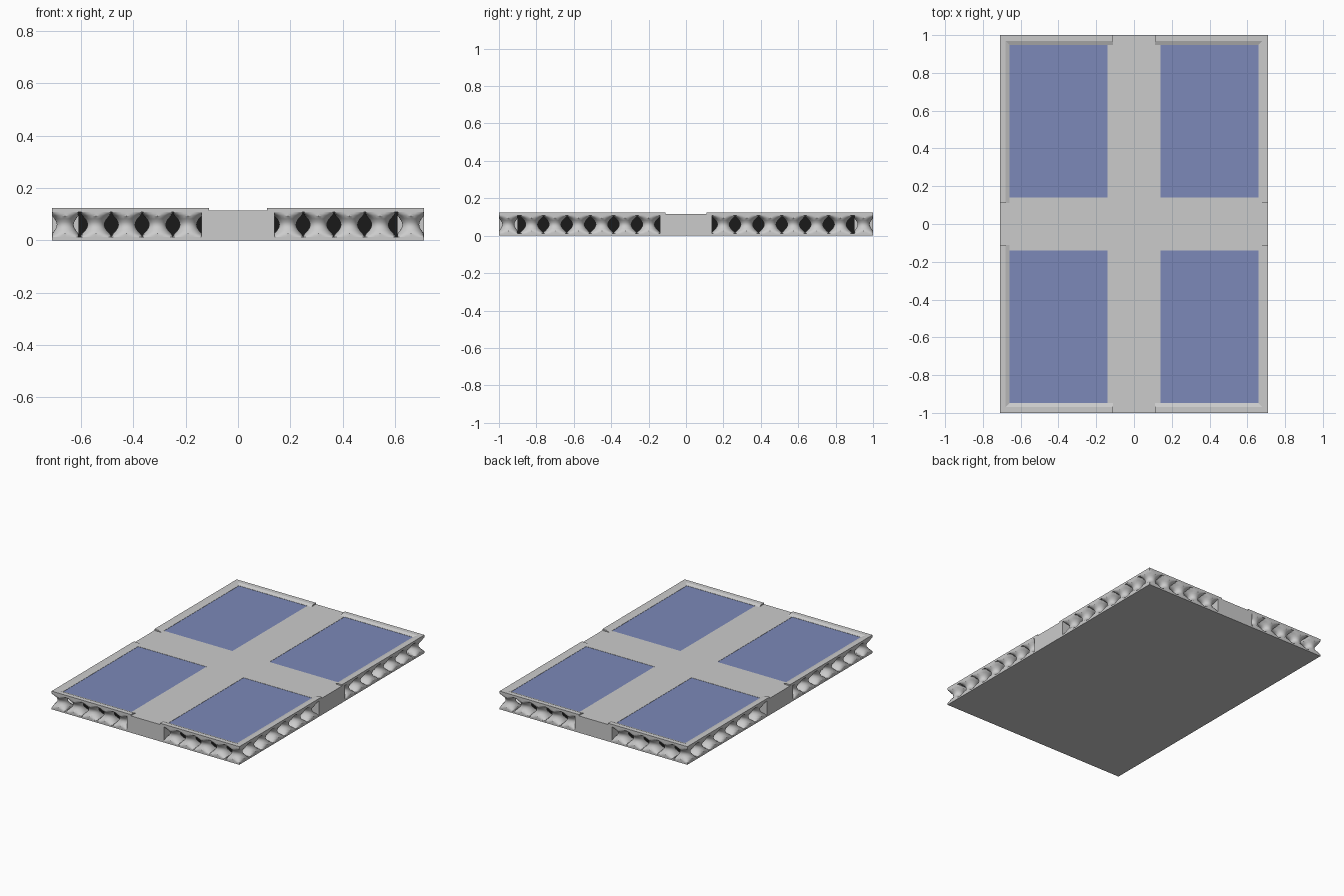
import bpy, bmesh, math

if "Cube" in bpy.data.objects:
    bpy.data.objects.remove(bpy.data.objects["Cube"])

HX, HY = 0.71, 1.0          # outer half sizes
PATH, STRIP = 0.14, 0.10    # half path width, depth of column gallery
BASE, DECK, TOP = 0.012, 0.115, 0.124
QUADS = [(1, 1), (-1, 1), (-1, -1), (1, -1)]


def material(name, rgb):
    m = bpy.data.materials.new(name)
    m.diffuse_color = (*rgb, 1)
    m.use_nodes = True
    m.node_tree.nodes["Principled BSDF"].inputs["Base Color"].default_value = m.diffuse_color
    return m


def finish(name, bm, mat=None, smooth=False):
    bmesh.ops.recalc_face_normals(bm, faces=bm.faces)
    me = bpy.data.meshes.new(name)
    bm.to_mesh(me)
    bm.free()
    ob = bpy.data.objects.new(name, me)
    bpy.context.collection.objects.link(ob)
    if mat:
        me.materials.append(mat)
    if smooth:
        bpy.ops.object.select_all(action='DESELECT')
        ob.select_set(True)
        bpy.context.view_layer.objects.active = ob
        bpy.ops.object.shade_smooth_by_angle(angle=math.radians(35))
    return ob


def box(name, x0, x1, y0, y1, z0, z1, mat=None):
    bm = bmesh.new()
    bmesh.ops.create_cube(bm, size=1)
    for v in bm.verts:
        v.co.x = x1 if v.co.x > 0 else x0
        v.co.y = y1 if v.co.y > 0 else y0
        v.co.z = z1 if v.co.z > 0 else z0
    return finish(name, bm, mat)


def loft(bm, rings, closed, caps):
    # joins rings of points into a skin
    vs = [[bm.verts.new(p) for p in r] for r in rings]
    n = len(vs[0])
    for a, b in zip(vs, vs[1:]):
        for i in range(n if closed else n - 1):
            j = (i + 1) % n
            bm.faces.new((a[i], a[j], b[j], b[i]))
    if caps:
        bm.faces.new(vs[0])
        bm.faces.new(vs[-1])


glass = material("blue_glass", (0.2, 0.25, 0.48))
dark = material("dark_core", (0.01, 0.01, 0.01))

# bottom plate
box("base_plate", -HX, HX, -HY, HY, 0, BASE)

# cross-shaped walkway
bm = bmesh.new()
p = PATH
outline = [(HX, -p), (HX, p), (p, p), (p, HY), (-p, HY), (-p, p), (-HX, p),
           (-HX, -p), (-p, -p), (-p, -HY), (p, -HY), (p, -p)]
loft(bm, [[(x, y, z) for x, y in outline] for z in (0.004, DECK)], True, True)
finish("cross_walkway", bm)

# dark cores and glass panes in each quarter
for k, (sx, sy) in enumerate(QUADS):
    def quarter(name, x1, y1, z0, z1, mat):
        xs, ys = sorted((sx * p, sx * x1)), sorted((sy * p, sy * y1))
        box(f"{name}_{k + 1}", *xs, *ys, z0, z1, mat)
    quarter("inner_core", HX - STRIP, HY - STRIP, BASE, 0.109, dark)
    quarter("glass_pane", HX - 0.045, HY - 0.045, 0.108, 0.1135, glass)

# raised rim with sloped inner edge, mitred at the corners
profile = [(0, 0.108), (0, TOP), (0.03, TOP), (0.052, 0.115), (0.052, 0.108)]
bm = bmesh.new()
for sx, sy in QUADS:
    stations = [lambda d: (0.11, HY - d), lambda d: (HX - d, HY - d),
                lambda d: (HX - d, 0.11)]
    loft(bm, [[(sx * s(d)[0], sy * s(d)[1], z) for d, z in profile]
              for s in stations], True, True)
finish("rim", bm)

# flared gallery columns, clipped to their cells like small vaults
DX, DY = 0.1175, 0.125
cx, cy = HX - 0.05, HY - 0.05
cells = [(cx - i * DX, cy, DX / 2 if i else 0.05, 0.05) for i in range(5)]
cells += [(cx, cy - i * DY, 0.05, DY / 2) for i in range(1, 7)]
half = [(0.05, 0.082), (0.043, 0.066), (0.034, 0.053), (0.022, 0.041), (0.01, 0.034)]
levels = [(0.06 - h, r) for h, r in half] + [(0.06, 0.032)]
levels += [(0.06 + h, r) for h, r in reversed(half)]
N = 24
bm = bmesh.new()
for sx, sy in QUADS:
    for x, y, hx, hy in cells:
        rings = []
        for z, r in levels:
            ring = []
            for i in range(N):
                a = 2 * math.pi * i / N
                px = max(-hx, min(hx, r * math.cos(a)))
                py = max(-hy, min(hy, r * math.sin(a)))
                ring.append((sx * (x + px), sy * (y + py), z))
            rings.append(ring)
        loft(bm, rings, True, True)
finish("gallery_columns", bm, smooth=True)
